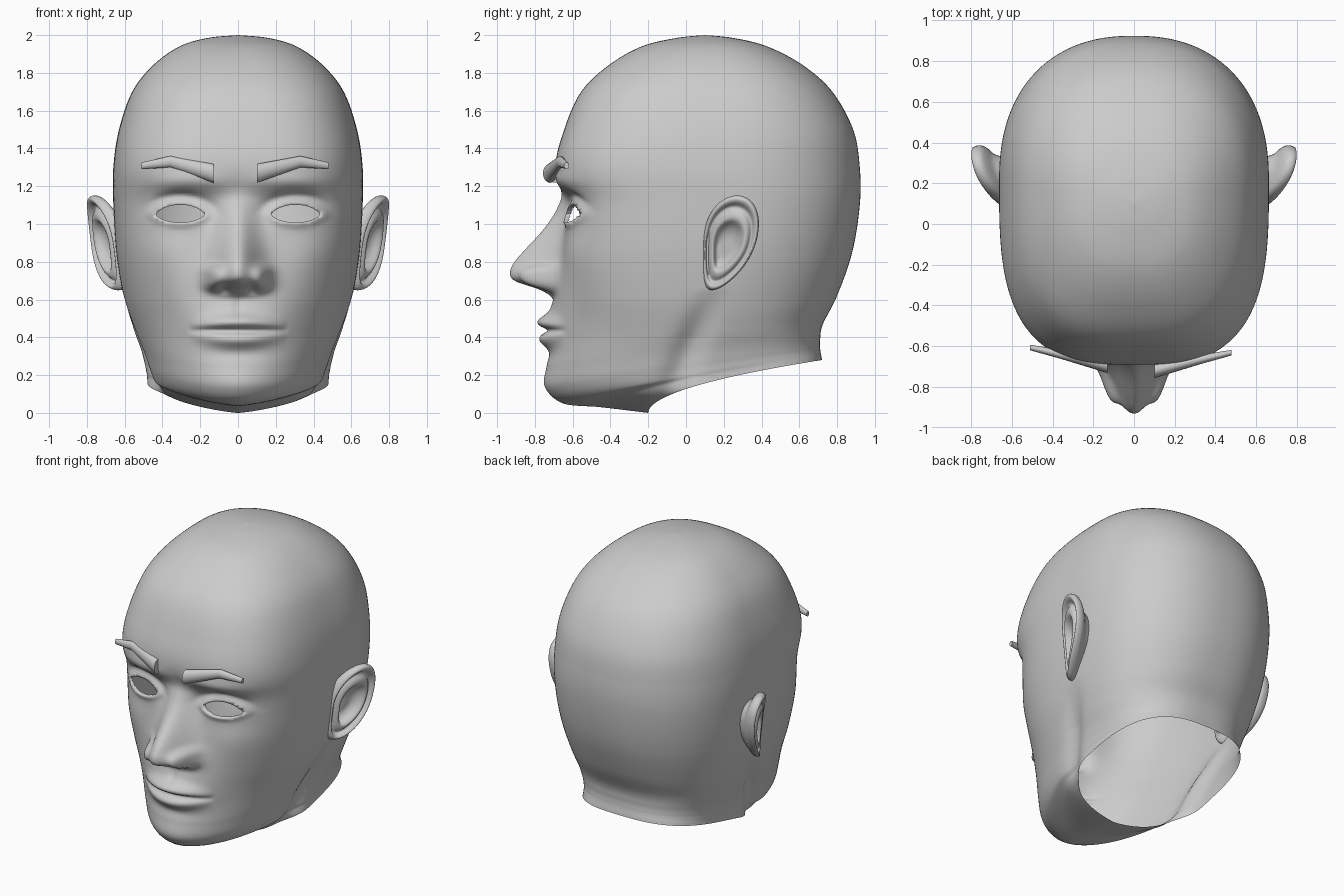
import bpy
import bmesh
from math import sin, cos, pi, exp, copysign

cube = bpy.data.objects.get("Cube")
if cube:
    bpy.data.objects.remove(cube, do_unlink=True)

GREY = (0.6, 0.6, 0.6, 1.0)
grey = bpy.data.materials.new("plain_grey")
grey.diffuse_color = GREY
grey.use_nodes = True
for node in grey.node_tree.nodes:
    if node.type == "BSDF_PRINCIPLED":
        node.inputs["Base Color"].default_value = GREY


def bell(distance, spread, power=2):
    return exp(-abs(distance / spread) ** power)


def sample(rows, t):
    """Smooth curve through evenly spaced rows of values."""
    last = len(rows) - 1
    i = max(0, min(int(t), last - 1))
    f = t - i
    a, b, c, d = (rows[max(0, min(j, last))] for j in range(i - 1, i + 3))
    return [q + f / 2 * (r - p + f * (2 * p - 5 * q + 4 * r - s + f * (3 * (q - r) + s - p)))
            for p, q, r, s in zip(a, b, c, d)]


def loft(bm, rings):
    """Join closed rings of points with quads."""
    verts = [[bm.verts.new(p) for p in ring] for ring in rings]
    count = len(rings[0])
    for low, high in zip(verts, verts[1:]):
        for j in range(count):
            k = (j + 1) % count
            bm.faces.new((low[j], low[k], high[k], high[j]))
    return verts


def finish(bm, name, sharp=None):
    bmesh.ops.recalc_face_normals(bm, faces=bm.faces)
    mesh = bpy.data.meshes.new(name)
    bm.to_mesh(mesh)
    bm.free()
    mesh.materials.append(grey)
    obj = bpy.data.objects.new(name, mesh)
    bpy.context.collection.objects.link(obj)
    mesh.shade_smooth()
    if sharp:
        mesh.set_sharp_from_angle(angle=sharp)
    return obj


# Skull sections: front z, front y, back z, back y, half width, front squareness
SECTIONS = [
    (0.00, -0.20, 0.28, 0.72, 0.48, 2.6),
    (0.03, -0.45, 0.30, 0.717, 0.482, 2.0),
    (0.05, -0.65, 0.32, 0.713, 0.487, 1.9),
    (0.13, -0.735, 0.345, 0.71, 0.495, 1.95),
    (0.25, -0.735, 0.39, 0.71, 0.515, 2.05),
    (0.40, -0.71, 0.47, 0.725, 0.555, 2.15),
    (0.60, -0.70, 0.62, 0.80, 0.605, 2.35),
    (0.85, -0.66, 0.85, 0.88, 0.645, 2.8),
    (1.10, -0.64, 1.10, 0.92, 0.66, 3.1),
    (1.30, -0.69, 1.30, 0.92, 0.66, 3.1),
    (1.50, -0.645, 1.50, 0.885, 0.63, 3.0),
    (1.70, -0.555, 1.70, 0.775, 0.56, 2.8),
    (1.84, -0.41, 1.84, 0.62, 0.45, 2.6),
    (1.94, -0.235, 1.94, 0.43, 0.31, 2.4),
    (1.985, -0.05, 1.985, 0.25, 0.16, 2.1),
    (2.0, 0.1, 2.0, 0.1, 0.0, 2.0),
]
# Nose height above the face, upward from its base
NOSE = [(h,) for h in (0, 0.075, 0.225, 0.255, 0.24, 0.205, 0.165, 0.125, 0.09, 0.06, 0.035, 0.01, 0)]
EYE_X, EYE_Z = 0.305, 1.05


def eye(x, z):
    """Below one inside the almond eye opening."""
    u = (abs(x) - EYE_X) / 0.13
    v = (z - EYE_Z) / (0.052 if z > EYE_Z else 0.042)
    return u * u + abs(v) ** 1.4


def face_relief(x, z):
    """How far the features stand out from the plain face."""
    a = abs(x)
    out = 0.0
    # nose, its wings and nostrils
    t = (z - 0.6) / 0.05
    if 0 < t < len(NOSE) - 1:
        width = 0.12 - 0.035 * min(1, max(0, (z - 0.75) / 0.3))
        out += sample(NOSE, t)[0] * bell(a, width)
    out += 0.09 * bell(a - 0.122, 0.05) * bell(z - 0.715, 0.065, 4)
    out -= 0.03 * bell(a - 0.075, 0.03) * bell(z - 0.655, 0.018)
    # lips and philtrum
    taper = max(0, 1 - (a / 0.26) ** 2)
    curve = 0.025 * (a / 0.24) ** 2
    out += 0.045 * bell(a, 0.2) * bell(z - 0.45, 0.1)
    out += 0.042 * taper * bell(z - 0.485 + curve, 0.036)
    out += 0.035 * taper * bell(z - 0.385 - curve, 0.038)
    out -= 0.032 * taper ** 0.5 * bell(z - 0.437, 0.016)
    out -= 0.01 * bell(a, 0.025) * bell(z - 0.56, 0.05)
    # chin, cheeks and brow
    out += 0.01 * bell(a, 0.16) * bell(z - 0.16, 0.07)
    out -= 0.008 * bell(a, 0.17) * bell(z - 0.31, 0.035)
    out += 0.015 * bell(a - 0.4, 0.14) * bell(z - 0.84, 0.12)
    out -= 0.01 * bell(a - 0.4, 0.12) * bell(z - 0.52, 0.14)
    out += 0.022 * bell(a - 0.27, 0.2) * bell(z - 1.22, 0.05)
    # sockets and eyelids
    out -= 0.04 * bell(a - 0.29, 0.15) * bell(z - 1.11, 0.07)
    out -= 0.012 * bell(a - 0.15, 0.05) * bell(z - 1.06, 0.07)
    out += 0.025 * bell(a - EYE_X, 0.12) * bell(z - EYE_Z, 0.06)
    rim = eye(x, z) ** 0.5
    out += 0.014 * bell(rim - 1.1, 0.25)
    if z > EYE_Z:
        out -= 0.016 * bell(rim - 1.65, 0.2) * bell(a - EYE_X, 0.15)
    return out


def skull_ring(t, count):
    zf, yf, zb, yb, width, square = sample(SECTIONS, t)
    middle = yf + (yb - yf) * min(0.55, 0.35 + 0.1 * t)
    middle = max(middle, min(0.12, yb))
    slope = min(1, 0.52 + 0.14 * t)
    back_square = 2.9 - 0.6 * min(1, t / 7)
    ring = []
    for j in range(count):
        u = 2 * pi * j / count
        angle = u - 0.45 * sin(u)
        s, c = sin(angle), cos(angle)
        n = square if c > 0 else back_square
        r = (abs(s) ** n + abs(c) ** n) ** (-1 / n)
        x = width * s * r
        y = middle + ((yf if c > 0 else yb) - middle) * abs(c) * r
        along = max(0, (y - yf) / (yb - yf)) if yb - yf > 0.001 else 0
        z = zf + (zb - zf) * along ** slope
        # hollow between the jaw and the neck
        fade = min(1, max(0, (0.65 - z) / 0.25))
        x *= 1 - 0.08 * fade * bell(y + 0.13 - 0.42 * z, 0.08)
        if c > 0 and y < -0.2 and 0.08 < z < 1.5:
            y -= face_relief(x, z) * min(1, (-0.2 - y) / 0.15)
        ring.append((x, y, z))
    return ring


# Head, open at the neck
bm = bmesh.new()
RINGS, SIDES = 240, 220
loft(bm, [skull_ring((len(SECTIONS) - 1) * i / RINGS, SIDES) for i in range(RINGS + 1)])
bmesh.ops.remove_doubles(bm, verts=bm.verts, dist=0.00001)

# Eye openings, trimmed to a clean almond with a short lid wall
opening = []
for face in bm.faces:
    centre = face.calc_center_median()
    if centre.y < -0.3 and eye(centre.x, centre.z) < 1:
        opening.append(face)
bmesh.ops.delete(bm, geom=opening, context="FACES")
rims = [e for e in bm.edges if e.is_boundary and e.verts[0].co.z > 0.9 and e.verts[0].co.y < -0.3]
for v in {v for e in rims for v in e.verts}:
    for _ in range(6):
        k = max(eye(v.co.x, v.co.z), 0.05) ** -0.55
        v.co.x = copysign(EYE_X + (abs(v.co.x) - EYE_X) * k, v.co.x)
        v.co.z = EYE_Z + (v.co.z - EYE_Z) * k
wall = bmesh.ops.extrude_edge_only(bm, edges=rims)["geom"]
for v in wall:
    if isinstance(v, bmesh.types.BMVert):
        v.co.y += 0.025
finish(bm, "head")

# Ears: radius and height from the bowl over the rim and round the back
EAR = [(0.02, -0.055), (0.25, -0.055), (0.42, -0.035), (0.55, 0.003), (0.68, 0.0),
       (0.79, -0.018), (0.88, 0.01), (0.95, 0.015), (1.0, -0.005), (0.99, -0.035),
       (0.89, -0.06), (0.74, -0.09), (0.62, -0.17)]


def ear_ring(radius, height, count=48):
    ring = []
    for j in range(count):
        s, c = sin(2 * pi * j / count), cos(2 * pi * j / count)
        back = (0.14 + 0.03 * s) * c + 0.04 * s - (0.05 * s * s if s < 0 else 0)
        back = back * radius - 0.02 * (1 - radius)
        up = 0.25 * s * radius - 0.03 * (1 - radius)
        out = 0.73 + 0.45 * back - 1.5 * back * back + 0.11 * up + height
        ring.append((out, 0.23 + back, 0.9 + up))
    return ring


bm = bmesh.new()
steps = 3 * (len(EAR) - 1)
ear_rows = loft(bm, [ear_ring(*sample(EAR, i / 3)) for i in range(steps + 1)])
bm.faces.new(ear_rows[0])
ears = finish(bm, "ears")
ears.modifiers.new("both_sides", "MIRROR")


# Eyebrows: bent tapering bars that stand off the forehead
def eyebrow(name, side, shift_x, shift_y):
    bar = [(0.10, -0.72, 1.268, 0.05), (0.33, -0.665, 1.33, 0.03), (0.48, -0.632, 1.308, 0.018)]
    rings = []
    for x, y, z, r in bar:
        angles = [2 * pi * j / 16 for j in range(16)]
        rings.append([(side * x + shift_x, y + shift_y + 0.75 * r * cos(a), z + r * sin(a)) for a in angles])
    bm = bmesh.new()
    rows = loft(bm, rings)
    bm.faces.new(rows[0])
    bm.faces.new(rows[-1])
    finish(bm, name, sharp=0.7)


eyebrow("left_eyebrow", 1, 0, 0)
eyebrow("right_eyebrow", -1, -0.03, 0.025)
